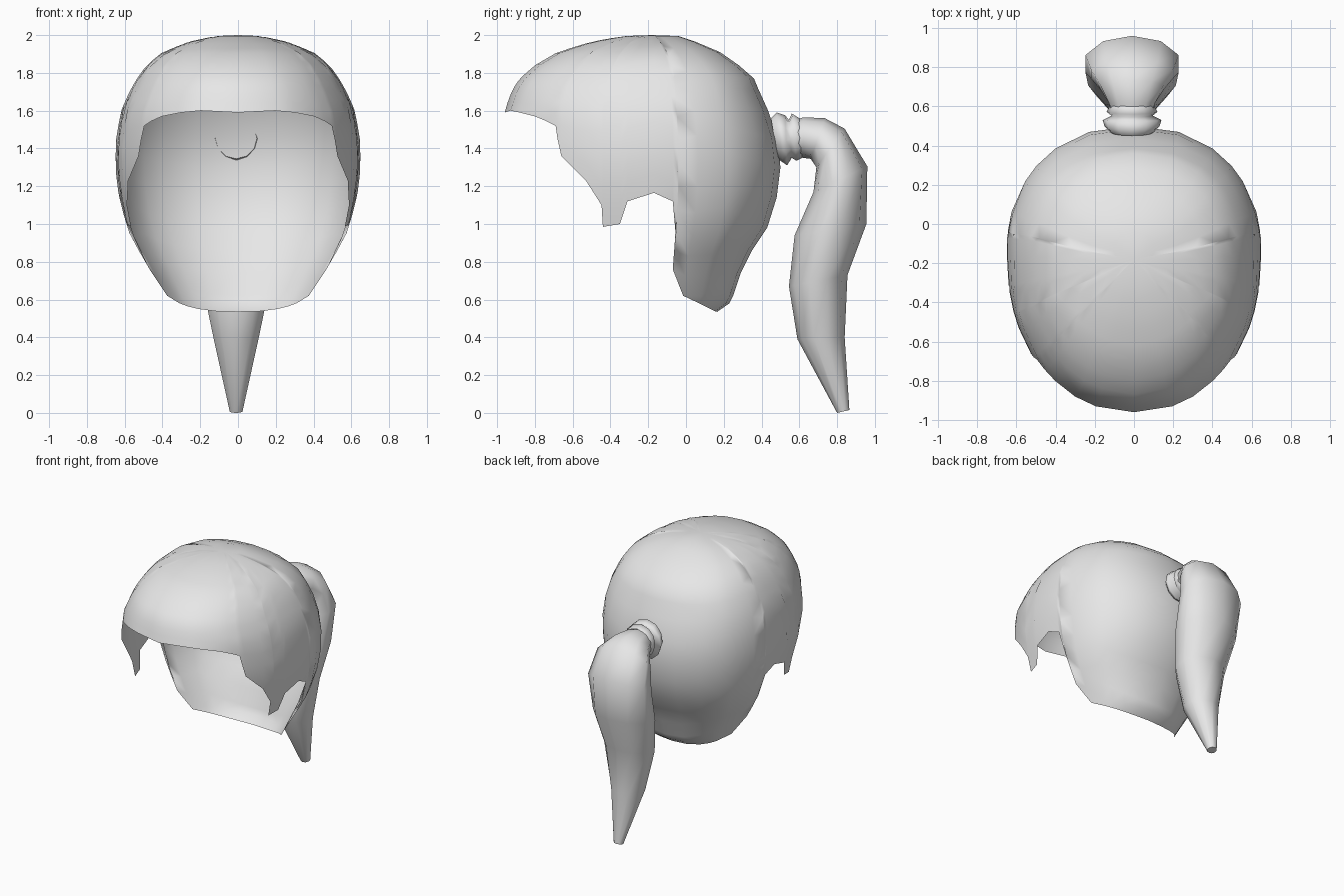
import bpy, bmesh, math

hair_mat = bpy.data.materials.new("hair_grey")
hair_mat.diffuse_color = (0.8, 0.8, 0.8, 1)


def make_object(name, bm):
    bmesh.ops.remove_doubles(bm, verts=bm.verts, dist=0.0005)
    bmesh.ops.recalc_face_normals(bm, faces=bm.faces)
    for f in bm.faces:
        f.smooth = len(f.verts) <= 4
    mesh = bpy.data.meshes.new(name)
    bm.to_mesh(mesh)
    bm.free()
    mesh.materials.append(hair_mat)
    ob = bpy.data.objects.new(name, mesh)
    bpy.context.collection.objects.link(ob)
    return ob


# Hair cap: horizontal sections as (height, front y, back y, half width, centre y)
SECTIONS = [
    (0.535, -0.90, 0.165, 0.33, -0.14), (0.58, -0.90, 0.23, 0.36, -0.14),
    (0.62, -0.92, 0.25, 0.39, -0.14), (0.74, -0.94, 0.29, 0.46, -0.14),
    (0.86, -0.96, 0.35, 0.53, -0.14), (0.98, -0.96, 0.43, 0.595, -0.14),
    (1.14, -0.96, 0.48, 0.63, -0.14), (1.30, -0.96, 0.50, 0.65, -0.14),
    (1.45, -0.96, 0.485, 0.645, -0.14), (1.60, -0.96, 0.435, 0.62, -0.14),
    (1.71, -0.92, 0.385, 0.57, -0.14), (1.77, -0.88, 0.36, 0.535, -0.14),
    (1.84, -0.80, 0.28, 0.485, -0.14), (1.91, -0.68, 0.18, 0.40, -0.15),
    (1.965, -0.50, 0.05, 0.26, -0.17), (1.995, -0.33, -0.04, 0.12, -0.18),
    (2.00, -0.18, -0.18, 0.0, -0.18),
]
# Lower hairline as (y, z): fringe, temple, sideburn, ear gap, nape
HAIRLINE = [
    (-0.96, 1.59), (-0.93, 1.60), (-0.88, 1.59), (-0.80, 1.57), (-0.74, 1.545),
    (-0.69, 1.52), (-0.68, 1.45), (-0.66, 1.36), (-0.53, 1.23), (-0.447, 1.10),
    (-0.44, 0.985), (-0.35, 1.00), (-0.31, 1.12), (-0.17, 1.165), (-0.07, 1.12),
    (-0.055, 0.95), (-0.07, 0.76), (-0.015, 0.62), (0.07, 0.58), (0.10, 0.565),
    (0.13, 0.55), (0.155, 0.538), (0.165, 0.535),
]
POWER = 2.2
ROWS = 16


def section(p):
    i = min(int(p), len(SECTIONS) - 2)
    t = p - i
    return [a + (b - a) * t for a, b in zip(SECTIONS[i], SECTIONS[i + 1])]


def level(z):
    for i in range(len(SECTIONS) - 1):
        z0, z1 = SECTIONS[i][0], SECTIONS[i + 1][0]
        if z <= z1:
            return i + (z - z0) / (z1 - z0)


def cap_point(v, p):
    z, yf, yb, w, yc = section(p)
    x = w * max(0.0, 1 - abs(v) ** POWER) ** (1 / POWER)
    return (x, yc + v * ((yb - yc) if v > 0 else (yc - yf)), z)


bm = bmesh.new()
columns = []
for y, z in HAIRLINE:
    p0 = level(z)
    _, yf, yb, w, yc = section(p0)
    v = (y - yc) / ((yb - yc) if y > yc else (yc - yf))
    v = max(-1.0, min(1.0, v))
    top = len(SECTIONS) - 1
    columns.append([bm.verts.new(cap_point(v, p0 + (top - p0) * r / ROWS))
                    for r in range(ROWS + 1)])
for a, b in zip(columns, columns[1:]):
    for r in range(ROWS):
        bm.faces.new((a[r], b[r], b[r + 1], a[r + 1]))
cap = make_object("hair_cap", bm)
mirror = cap.modifiers.new("mirror", 'MIRROR')
mirror.use_axis[0] = True
mirror.merge_threshold = 0.001


def loft(name, rings, sides, x0=0.0, cap_end=False):
    """Elliptical tube; each ring is (upper y, upper z, lower y, lower z, half width)."""
    bm = bmesh.new()
    loops = []
    for y1, z1, y2, z2, w in rings:
        loop = []
        for k in range(sides):
            a = 2 * math.pi * k / sides
            c = math.cos(a) / 2
            loop.append(bm.verts.new((x0 + w * math.sin(a),
                                      (y1 + y2) / 2 + c * (y1 - y2),
                                      (z1 + z2) / 2 + c * (z1 - z2))))
        loops.append(loop)
    for a, b in zip(loops, loops[1:]):
        for k in range(sides):
            j = (k + 1) % sides
            bm.faces.new((a[k], a[j], b[j], b[k]))
    if cap_end:
        bm.faces.new(loops[-1])
    return make_object(name, bm)


# Hair tie: two rolls around the root of the tail
loft("hair_tie", [
    (0.45, 1.56, 0.485, 1.345, 0.11), (0.48, 1.59, 0.515, 1.325, 0.14),
    (0.525, 1.575, 0.535, 1.31, 0.15), (0.545, 1.55, 0.56, 1.35, 0.105),
    (0.56, 1.585, 0.585, 1.335, 0.13), (0.60, 1.56, 0.615, 1.35, 0.11),
], 12, -0.01)

# Ponytail: arches out from the tie and tapers to a blunt tip
loft("ponytail", [
    (0.55, 1.54, 0.565, 1.37, 0.10), (0.62, 1.565, 0.62, 1.35, 0.125),
    (0.735, 1.56, 0.66, 1.345, 0.17), (0.84, 1.505, 0.69, 1.30, 0.22),
    (0.96, 1.305, 0.675, 1.17, 0.25), (0.955, 1.00, 0.575, 0.94, 0.235),
    (0.855, 0.73, 0.545, 0.67, 0.19), (0.84, 0.40, 0.59, 0.39, 0.125),
    (0.865, 0.015, 0.80, 0.0, 0.035),
], 10, -0.01, True)
